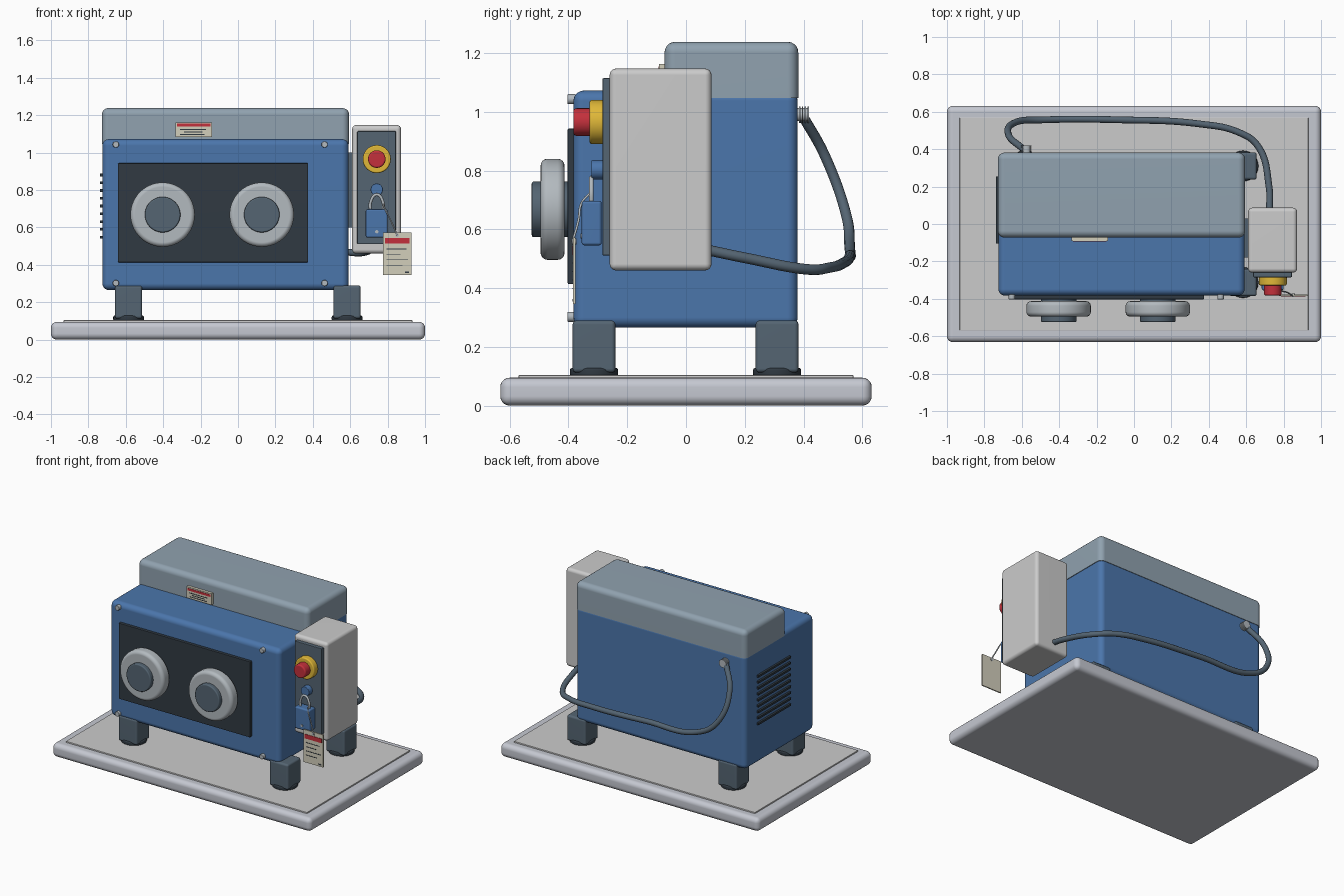
import bpy, bmesh, math
from mathutils import Matrix, Vector

if "Cube" in bpy.data.objects:
    bpy.data.objects.remove(bpy.data.objects["Cube"])


def mat(name, r, g, b):
    m = bpy.data.materials.new(name)
    m.diffuse_color = (r, g, b, 1)
    m.use_nodes = True
    m.node_tree.nodes["Principled BSDF"].inputs["Base Color"].default_value = m.diffuse_color
    return m


BLUE = mat("blue_paint", .07, .18, .41)
HOOD = mat("hood_grey", .28, .36, .43)
DARK = mat("dark_panel", .03, .042, .055)
SLATE = mat("slate", .09, .13, .17)
PALE = mat("pale_grey", .66, .67, .67)
BASE = mat("base_grey", .56, .58, .64)
METAL = mat("metal", .45, .49, .52)
YELLOW = mat("yellow", .75, .48, .04)
RED = mat("red", .55, .03, .045)
CARD = mat("card", .65, .62, .5)


def finish(name, bm, m, smooth=True):
    bmesh.ops.recalc_face_normals(bm, faces=bm.faces)
    me = bpy.data.meshes.new(name)
    bm.to_mesh(me)
    bm.free()
    ob = bpy.data.objects.new(name, me)
    bpy.context.collection.objects.link(ob)
    me.materials.append(m)
    if smooth:
        me.shade_smooth()
        me.set_sharp_from_angle(angle=math.radians(35))
        ob.modifiers.new("weighted", 'WEIGHTED_NORMAL').keep_sharp = True
    return ob


def box(name, x, y, z, m, bevel=0, seg=4, flat_bottom=False):
    """Box from (min, max) ranges, with optional rounded edges."""
    bm = bmesh.new()
    bmesh.ops.create_cube(bm, size=1)
    for v in bm.verts:
        v.co = [r[0] if c < 0 else r[1] for c, r in zip(v.co, (x, y, z))]
    if bevel:
        edges = [e for e in bm.edges
                 if not (flat_bottom and all(abs(v.co.z - z[0]) < 1e-5 for v in e.verts))]
        bmesh.ops.bevel(bm, geom=edges, offset=bevel, segments=seg, profile=.5,
                        affect='EDGES', clamp_overlap=True)
    return finish(name, bm, m, bevel > 0)


def disc(name, x, z, r, y0, y1, m, bevel=0, sides=48, axis='Y'):
    """Cylinder along y (or along z with axis 'Z', where z is then the y centre)."""
    bm = bmesh.new()
    bmesh.ops.create_cone(bm, cap_ends=True, segments=sides, radius1=r, radius2=r, depth=abs(y1 - y0))
    if bevel:
        rim = [e for e in bm.edges if abs(e.verts[0].co.z - e.verts[1].co.z) < 1e-5]
        bmesh.ops.bevel(bm, geom=rim, offset=bevel, segments=4, profile=.5, affect='EDGES')
    mid = (y0 + y1) / 2
    if axis == 'Y':
        M = Matrix.Translation((x, mid, z)) @ Matrix.Rotation(math.pi / 2, 4, 'X')
    else:
        M = Matrix.Translation((x, z, mid))
    bmesh.ops.transform(bm, matrix=M, verts=bm.verts)
    return finish(name, bm, m)


def tube(name, pts, r, m, res=8):
    cu = bpy.data.curves.new(name, 'CURVE')
    cu.dimensions = '3D'
    cu.bevel_depth, cu.bevel_resolution = r, 4
    cu.resolution_u, cu.use_fill_caps = res, True
    s = cu.splines.new('BEZIER')
    s.bezier_points.add(len(pts) - 1)
    for p, co in zip(s.bezier_points, pts):
        p.co = co
        p.handle_left_type = p.handle_right_type = 'AUTO'
    cu.materials.append(m)
    ob = bpy.data.objects.new(name, cu)
    bpy.context.collection.objects.link(ob)
    return ob


# Base slab with raised top plate
box("base_slab", (-1, 1), (-.632, .632), (0, .095), BASE, .032, 5)
box("base_top_plate", (-.932, .932), (-.57, .57), (.08, .104), PALE, .004, 2)

# Four legs on round rubber pads
for side, x in (("left", -.585), ("right", .583)):
    for end, y in (("front", -.313), ("back", .31)):
        box(f"{end}_{side}_leg", (x - .073, x + .073), (y - .073, y + .073), (.112, .29), SLATE, .014, 3)
        disc(f"{end}_{side}_foot_pad", x, y, .082, .1, .128, DARK, .008, 40, 'Z')

# Cabinet and rear hood
box("cabinet", (-.725, .591), (-.383, .38), (.265, 1.072), BLUE, .035, 5)
box("hood", (-.728, .594), (-.073, .382), (1.047, 1.238), HOOD, .036, 5, True)

# Front panel, dials and screws
box("front_panel", (-.642, .375), (-.403, -.375), (.413, .943), DARK, .005, 2)
for side, x in (("left", -.403), ("right", .127)):
    disc(f"{side}_dial_ring", x, .668, .172, -.495, -.413, METAL, .024, 64)
    disc(f"{side}_dial_hub", x, .668, .095, -.525, -.39, SLATE, .008)
for i, (x, z) in enumerate([(-.653, 1.043), (.463, 1.043), (-.653, .302), (.463, .302)]):
    disc(f"panel_screw_{i}", x, z, .017, -.404, -.375, METAL, .004, 20)

# Vent slots on the left side
for i in range(9):
    z = .548 + i * .0415
    box(f"vent_slot_{i}", (-.739, -.715), (-.104, .254), (z - .007, z + .007), DARK)

# Warning label on the hood front
box("warning_label", (-.333, -.14), (-.092, -.07), (1.083, 1.162), CARD)
box("warning_band", (-.325, -.148), (-.094, -.09), (1.138, 1.154), RED)
for i, (a, b) in enumerate([(-.31, -.17), (-.29, -.19), (-.31, -.18)]):
    z = 1.123 - i * .013
    box(f"warning_line_{i}", (a, b), (-.094, -.09), (z - .002, z + .002), DARK)

# Control box on the right, with its mounting bracket and faceplate
box("control_box_bracket", (.57, .63), (-.18, .03), (.6, 1.0), SLATE)
box("control_box", (.61, .872), (-.26, .087), (.46, 1.147), PALE, .022, 4)
box("control_faceplate", (.637, .845), (-.285, -.25), (.51, 1.115), SLATE, .006, 2)

# Emergency stop button
disc("stop_collar", .742, .965, .075, -.328, -.28, YELLOW, .008)
disc("stop_button", .742, .965, .047, -.383, -.32, RED, .01)

# Lockout knob and padlock
disc("lockout_knob", .742, .802, .033, -.322, -.28, BLUE, .004, 32)
box("padlock_body", (.683, .8), (-.355, -.287), (.545, .697), BLUE, .01, 3)
tube("padlock_shackle", [(.709, -.322, .68), (.709, -.322, .735), (.742, -.322, .775),
                         (.775, -.322, .735), (.775, -.322, .68)], .008, METAL)
disc("padlock_keyhole", .742, .577, .009, -.359, -.35, METAL, 0, 16)

# Hanging tag with string
box("tag_card", (.776, .927), (-.384, -.376), (.345, .572), CARD)
box("tag_band", (.786, .917), (-.387, -.38), (.513, .543), RED)
for i, b in enumerate([.9, .87, .91, .88]):
    z = .485 - i * .029
    box(f"tag_line_{i}", (.795, b), (-.386, -.38), (z - .002, z + .002), DARK)
box("tag_mark", (.893, .915), (-.386, -.38), (.355, .363), DARK)
disc("tag_eyelet", .851, .558, .01, -.388, -.372, METAL, 0, 20)
tube("tag_string", [(.775, -.325, .725), (.79, -.355, .69), (.82, -.366, .63), (.851, -.386, .558)], .004, METAL)

# Flexible conduit from control box round to the cabinet back
tube("conduit", [(.725, .08, .528), (.722, .2, .503), (.66, .42, .463), (.56, .49, .47), (.35, .535, .485),
                 (-.08, .557, .51), (-.48, .557, .54), (-.63, .545, .65), (-.67, .475, .845),
                 (-.585, .395, .99)], .018, SLATE, 14)

# Ribbed gland where the conduit enters
disc("conduit_gland", -.575, .99, .022, .37, .415, METAL, 0, 24)
for i in range(4):
    y = .384 + i * .01
    disc(f"gland_rib_{i}", -.575, .99, .028, y, y + .005, METAL, 0, 24)
